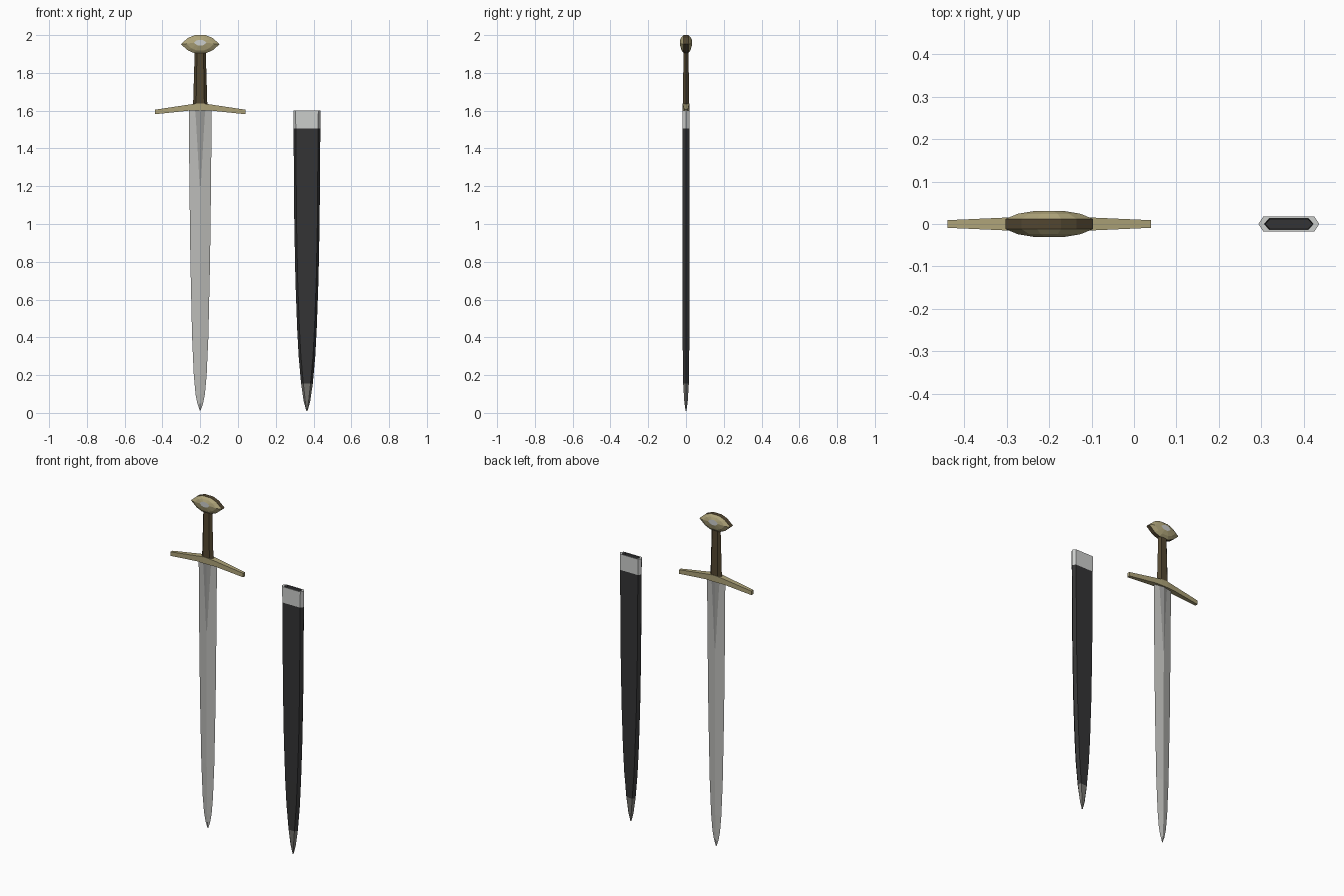
import bpy, bmesh

if "Cube" in bpy.data.objects:
    bpy.data.objects.remove(bpy.data.objects["Cube"])

def mat(name, r, g, b):
    m = bpy.data.materials.new(name)
    m.diffuse_color = (r, g, b, 1)
    m.use_nodes = True
    m.node_tree.nodes["Principled BSDF"].inputs["Base Color"].default_value = m.diffuse_color
    return m

steel = mat("steel", 0.50, 0.50, 0.48)
dark_steel = mat("dark_steel", 0.33, 0.33, 0.32)
silver = mat("silver", 0.60, 0.61, 0.60)
brass = mat("brass", 0.42, 0.365, 0.19)
wood = mat("dark_wood", 0.085, 0.062, 0.03)
leather = mat("black_leather", 0.034, 0.034, 0.035)
chape_grey = mat("chape_grey", 0.18, 0.175, 0.16)

def loft(name, rings, mats, rule=lambda strip, side: 0, caps=(0, 0)):
    """Skin a list of equal-sized rings; rule picks the material per face."""
    bm = bmesh.new()
    vs = [[bm.verts.new(p) for p in ring] for ring in rings]
    n = len(rings[0])
    for i in range(len(vs) - 1):
        for j in range(n):
            k = (j + 1) % n
            f = bm.faces.new((vs[i][j], vs[i][k], vs[i + 1][k], vs[i + 1][j]))
            f.material_index = rule(i, j)
    for ring, m in ((vs[0], caps[0]), (vs[-1], caps[1])):
        bm.faces.new(ring).material_index = m
    bmesh.ops.recalc_face_normals(bm, faces=bm.faces)
    me = bpy.data.meshes.new(name)
    bm.to_mesh(me)
    bm.free()
    for m in mats:
        me.materials.append(m)
    ob = bpy.data.objects.new(name, me)
    bpy.context.collection.objects.link(ob)
    return ob

SX, CX = -0.20, 0.365   # sword and scabbard centre lines

# Blade: thin diamond section with a dark wedge below the guard
def blade_ring(z, w, t, k):
    y = t * (1 - k / w)
    pts = [(-w, 0), (-k, -y), (0, -t), (k, -y), (w, 0), (k, y), (0, t), (-k, y)]
    return [(SX + a, b, z) for a, b in pts]

blade = [(1.61, .060, .012, .028), (1.57, .060, .012, .024), (1.42, .059, .012, .015),
         (1.2, .057, .012, .003), (0.8, .052, .011, .003), (0.4, .043, .010, .003),
         (0.2, .034, .009, .003), (0.1, .025, .007, .002), (0.05, .015, .005, .002),
         (0.012, .002, .001, .0005)]
loft("blade", [blade_ring(*b) for b in blade], [steel, dark_steel],
     lambda i, j: 1 if i < 3 and j in (1, 2, 5, 6) else 0)

# Guard: tapered bar drooping at both ends
guard = [(-.24, .009, 1.581, 1.605), (-.06, .017, 1.60, 1.632), (-.02, .019, 1.60, 1.638)]
guard += [(-x, y, a, b) for x, y, a, b in reversed(guard)]
loft("guard", [[(SX + x, -y, a), (SX + x, y, a), (SX + x, y, b), (SX + x, -y, b)]
               for x, y, a, b in guard], [brass])

# Six-sided flat section shared by grip and scabbard
def hex_ring(cx, z, w, t, flat):
    pts = [(-w, 0), (-flat, -t), (flat, -t), (w, 0), (flat, t), (-flat, t)]
    return [(cx + a, b, z) for a, b in pts]

# Grip
loft("grip", [hex_ring(SX, 1.62, .038, .017, .022), hex_ring(SX, 1.92, .029, .013, .017)], [wood])

# Pommel: lens outline with a dark rim, bulging brass faces and a silver centre
half = [(-.103, 0), (-.065, .033), (-.028, .048), (.028, .048), (.065, .033),
        (.103, 0), (.065, -.033), (.03, -.048), (-.03, -.048), (-.065, -.033)]
def pommel_ring(y, s, dz):
    return [(SX + x * s, y, 1.952 + z * s + dz) for x, z in half]

layers = [(.031, .32, .008), (.024, .72, .002), (.012, 1, 0)]
rings = [pommel_ring(-y, s, d) for y, s, d in layers]
rings += [pommel_ring(y, s, d) for y, s, d in reversed(layers)]
loft("pommel", rings, [brass, wood, silver], lambda i, j: 1 if i == 2 else 0, caps=(2, 2))

# Scabbard: recessed mouth, silver throat, black body, grey chape
body = [(1.6, .072, .018), (1.505, .071, .018), (1.0, .067, .018), (0.7, .061, .018),
        (0.45, .052, .018), (0.3, .044, .017), (0.155, .031, .015),
        (0.06, .017, .009), (0.01, .003, .002)]
rings = [hex_ring(CX, 1.575, .056, .012, .044), hex_ring(CX, 1.6, .058, .013, .046)]
rings += [hex_ring(CX, z, w, t, max(w - .012, w * .5)) for z, w, t in body]
strip_mats = [1, 0, 0, 1, 1, 1, 1, 1, 2, 2]
loft("scabbard", rings, [silver, leather, chape_grey],
     lambda i, j: strip_mats[i], caps=(1, 2))
